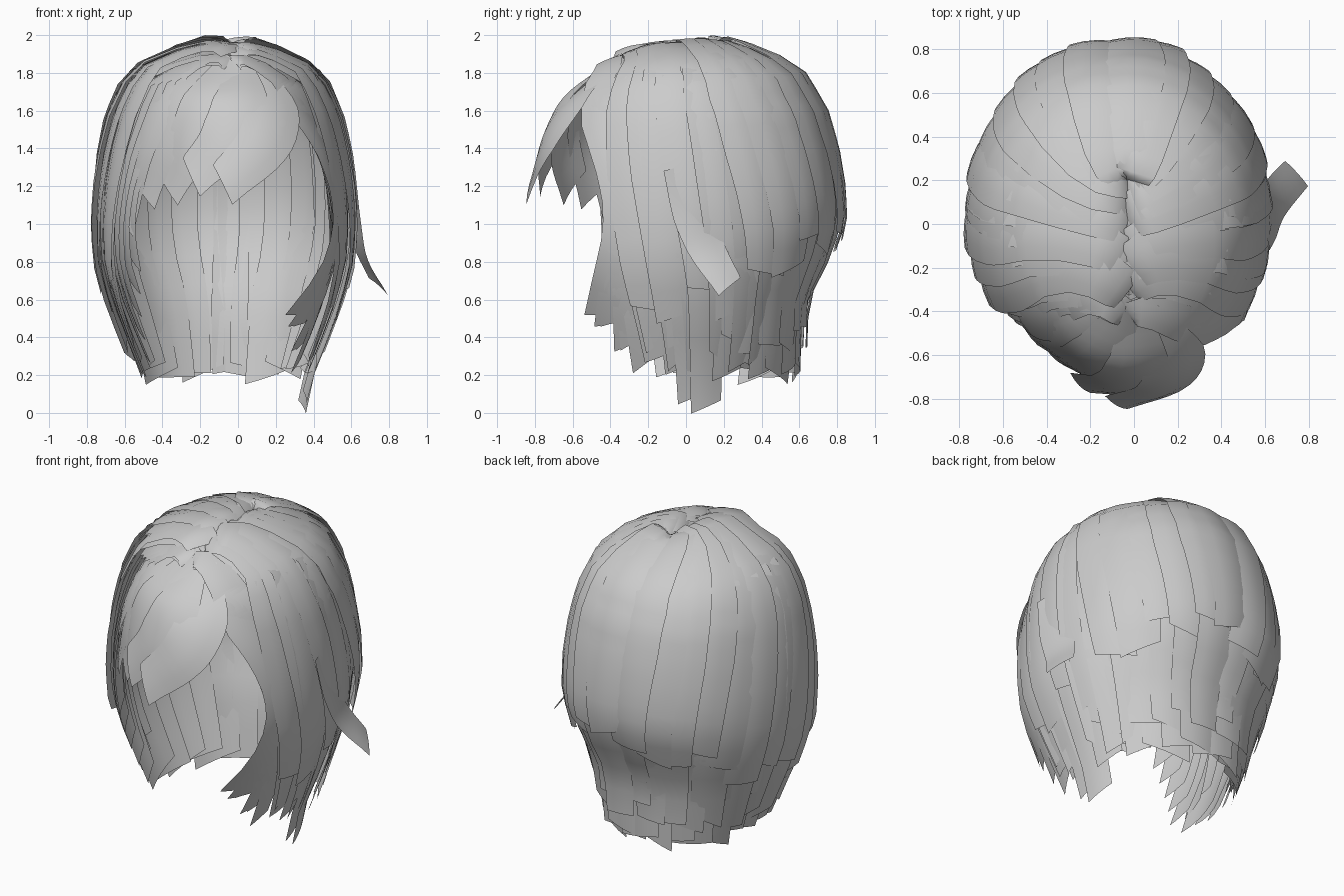
import bpy, bmesh, math, random
from mathutils import Vector

random.seed(4)
if "Cube" in bpy.data.objects:
    bpy.data.objects.remove(bpy.data.objects["Cube"])

# Single flat hair colour
hair = bpy.data.materials.new("hair grey")
hair.use_nodes = True
GREY = (0.6, 0.6, 0.6, 1)
hair.diffuse_color = GREY
hair.node_tree.nodes["Principled BSDF"].inputs["Base Color"].default_value = GREY

# Head shape: relative radius at each height, with a tucked-in nape at the back
CX, CY, RX = -0.07, 0.03, 0.70
BACK, FRONT_LEFT, FRONT_RIGHT = 0.82, 0.77, 0.59
PROFILE = [(0, .61), (.2, .67), (.4, .79), (.6, .90), (.8, .98), (1.0, 1.0), (1.2, .99),
           (1.4, .95), (1.6, .88), (1.8, .74), (1.9, .56), (1.96, .42), (2.02, .2)]
NAPE = [(0, .76), (.6, .78), (.8, .91), (1.0, 1.0)]


def radius(z, table):
    for (z0, r0), (z1, r1) in zip(table, table[1:]):
        if z <= z1:
            return r0 + (r1 - r0) * (z - z0) / (z1 - z0)
    return table[-1][1]


def shell(angle, z, lift):
    a = math.radians(angle)
    c, s = math.cos(a), math.sin(a)
    k = radius(z, PROFILE)
    if s > 0 and z < 1:
        k += (radius(z, NAPE) - k) * s * s
    k += lift
    ry = BACK if s > 0 else FRONT_LEFT if c > 0 else FRONT_RIGHT
    return Vector((CX + RX * k * c, CY + ry * k * s, z))


def outward(p):
    return Vector(((p.x - CX) / RX**2, (p.y - CY) / BACK**2, max(0, p.z - 1.1) / 0.81)).normalized()


def card(bm, path, width, tip=0.6, root=0.55, slant=0.04, roll=0.016):
    """Bowed ribbon of hair laid along a path, with a slanted cut end."""
    rows, last = [], len(path) - 1
    for i, p in enumerate(path):
        t = i / last
        tangent = (path[min(i + 1, last)] - path[max(i - 1, 0)]).normalized()
        side = tangent.cross(outward(p)).normalized()
        normal = side.cross(tangent)
        grow = root + (1 - root) * min(1, t / 0.35)
        half = width / 2 * grow * (1 - (1 - tip) * max(0, (t - 0.6) / 0.4))
        row = []
        for u in (-1, -0.5, 0, 0.5, 1):
            q = p + side * u * half + normal * (u * roll - u * u * half * half * 1.1)
            if i == last:
                q += tangent * u * slant
            row.append(bm.verts.new(q))
        rows.append(row)
    for r0, r1 in zip(rows, rows[1:]):
        for j in range(4):
            bm.faces.new((r0[j], r0[j + 1], r1[j + 1], r1[j]))


def strand_path(a0, a1, z_end, lift=0.0, bow=0.0, steps=16):
    """Path from the parting, over the crown and down the head; bow swings its lower half."""
    s = math.sin(math.radians((a0 + a1) / 2))
    y = max(-0.42, min(0.2, -0.12 + 0.38 * s))
    z_start = 1.92 + lift - 1.2 * max(0, abs(y) - 0.15)**2
    start = Vector((-0.03, y, z_start))
    path = []
    for i in range(steps + 1):
        t = i / steps
        w = min(1, t / 0.27)
        w = w * w * (3 - 2 * w)
        bump = 0.1 * math.sin(math.pi * min(1, t / 0.35))
        z = z_start + bump - (z_start - z_end) * t**1.6
        p = shell(a0 + (a1 - a0) * t + bow * 6.75 * t * t * (1 - t), z, lift)
        path.append(Vector((start.x + (p.x - start.x) * w, start.y + (p.y - start.y) * w, z)))
    return path


def smooth_path(points, steps=5):
    """Rounded path through a few points."""
    pts = [Vector(p) for p in points]
    pts = [2 * pts[0] - pts[1]] + pts + [2 * pts[-1] - pts[-2]]
    out = []
    for a, b, c, d in zip(pts, pts[1:], pts[2:], pts[3:]):
        for i in range(steps):
            t = i / steps
            out.append(0.5 * (2 * b + (c - a) * t + (2 * a - 5 * b + 4 * c - d) * t**2
                              + (3 * b - a - 3 * c + d) * t**3))
    return out + [pts[-2]]


def finish(bm, name):
    mesh = bpy.data.meshes.new(name)
    bm.to_mesh(mesh)
    bm.free()
    for f in mesh.polygons:
        f.use_smooth = True
    mesh.materials.append(hair)
    bpy.context.collection.objects.link(bpy.data.objects.new(name, mesh))


def layer(name, first, last, count, width, lift, side_end, back_end, jitter, tip):
    bm = bmesh.new()
    for i in range(count):
        a = first + (last - first) * i / (count - 1)
        c, s = math.cos(math.radians(a)), math.sin(math.radians(a))
        back = max(0, min(1, (s - 0.3) / 0.4))
        z_end = side_end + (back_end - side_end) * back + random.uniform(-jitter, jitter)
        path = strand_path(a - 9 * c, a + 7 * c, z_end, lift + random.uniform(-0.015, 0.015))
        card(bm, path, width * random.uniform(0.9, 1.15), tip,
             slant=random.uniform(-0.05, 0.05), roll=0.018 if c > 0 else -0.018)
    finish(bm, name)


# Overlapping layers around the sides and back
layer("outer_hair", -25, 210, 20, 0.31, 0.005, 0.60, 0.86, 0.10, 0.7)
layer("middle_hair", -22, 206, 19, 0.30, -0.03, 0.40, 0.40, 0.10, 0.65)
layer("inner_hair", -10, 196, 17, 0.30, -0.06, 0.24, 0.21, 0.03, 0.8)
layer("left_wisps", -26, 30, 6, 0.16, -0.02, 0.28, 0.3, 0.1, 0.7)
layer("right_wisps", 160, 208, 5, 0.16, -0.02, 0.30, 0.3, 0.1, 0.7)

# Locks framing the face, bowing back beside the cheeks and forward at the tips
bm = bmesh.new()
for i in range(6):
    path = strand_path(-69 + 6 * i, -52 + 4 * i, 0.56 - 0.06 * i + random.uniform(-0.05, 0.05),
                       -0.012 * i, 27 - 4 * i)
    card(bm, path, 0.20, 0.55, slant=0.04)
for i in range(5):
    path = strand_path(250 - 7 * i, 226 - 4 * i, 0.78 - 0.12 * i, -0.01 * i, -8)
    card(bm, path, 0.22, 0.55, slant=-0.04, roll=-0.016)
finish(bm, "face_framing_locks")

# Long locks low on the left side
bm = bmesh.new()
for a, z_end in ((9, 0.03), (1, 0.08), (20, 0.2)):
    card(bm, strand_path(a - 14, a, z_end, -0.02), 0.22, 0.75, slant=0.03)
finish(bm, "long_left_locks")

# Fringe swept across the forehead
bm = bmesh.new()
fringe = [
    [(.05, -.40, 1.85), (.19, -.62, 1.64), (.14, -.76, 1.43), (-.08, -.83, 1.21)],
    [(.0, -.40, 1.86), (.02, -.65, 1.67), (-.07, -.75, 1.45), (-.25, -.74, 1.25)],
    [(-.04, -.40, 1.87), (-.16, -.61, 1.67), (-.26, -.66, 1.43), (-.38, -.60, 1.19)],
    [(-.05, -.37, 1.88), (-.28, -.51, 1.70), (-.41, -.53, 1.45), (-.50, -.48, 1.15)],
    [(-.06, -.33, 1.90), (-.36, -.41, 1.72), (-.52, -.41, 1.42), (-.60, -.33, 1.00)],
]
for points in fringe:
    card(bm, smooth_path(points), 0.30, 0.75, 0.45, slant=-0.04, roll=-0.012)
finish(bm, "fringe")

# Stray lock flicking out on the left
bm = bmesh.new()
card(bm, smooth_path([(.60, -.04, 1.3), (.63, .03, 1.05), (.66, .12, .85), (.75, .23, .67)]),
     0.2, 0.8, 0.8, slant=0.03, roll=0.03)
finish(bm, "stray_lock")
